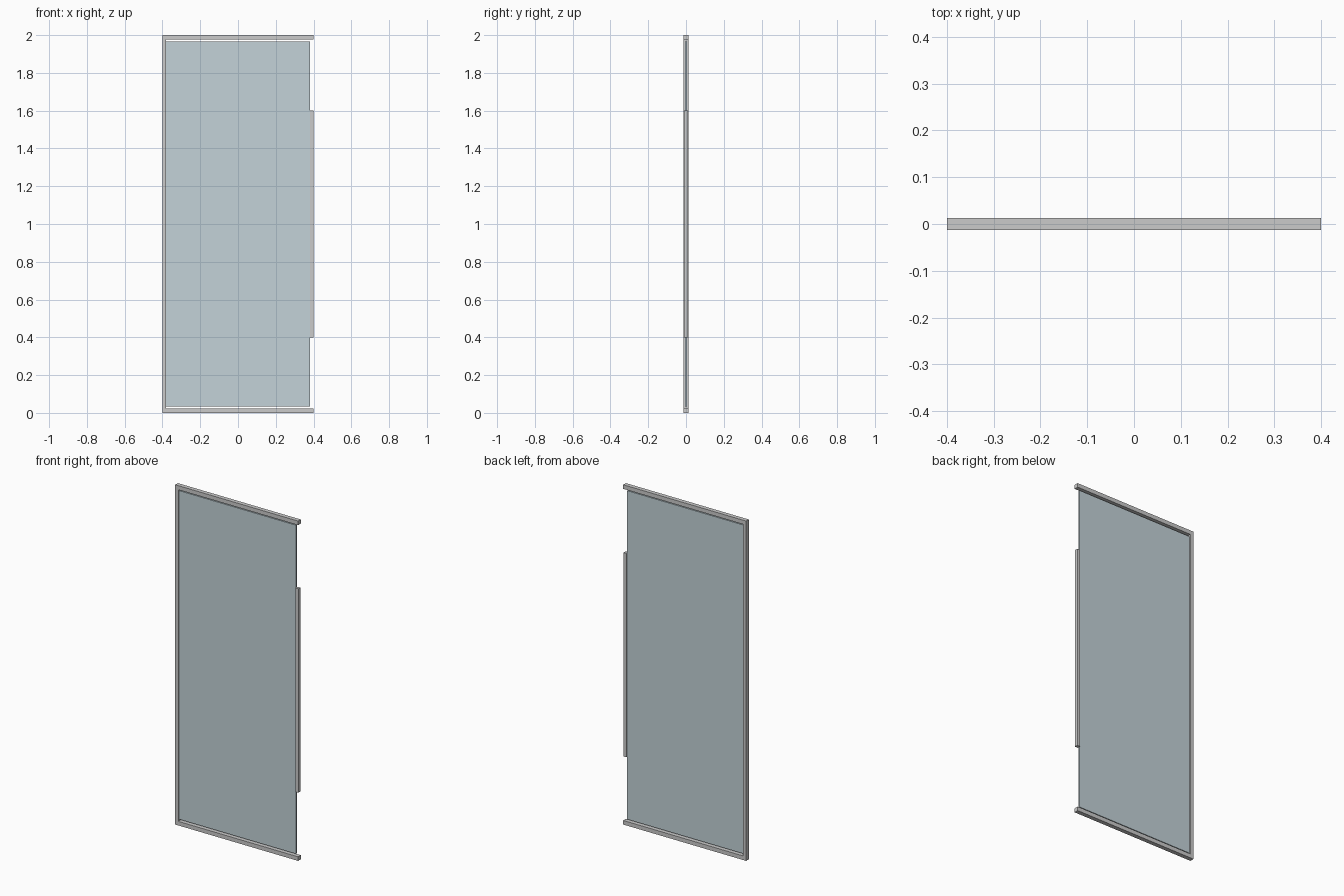
import bpy, bmesh

if "Cube" in bpy.data.objects:
    bpy.data.objects.remove(bpy.data.objects["Cube"])


def prism(name, outline, depth, material=None):
    """Extrude an (x, z) outline symmetrically about y = 0."""
    bm = bmesh.new()
    face = bm.faces.new([bm.verts.new((x, -depth / 2, z)) for x, z in outline])
    ext = bmesh.ops.extrude_face_region(bm, geom=[face])
    moved = [g for g in ext["geom"] if isinstance(g, bmesh.types.BMVert)]
    bmesh.ops.translate(bm, verts=moved, vec=(0, depth, 0))
    bmesh.ops.recalc_face_normals(bm, faces=bm.faces[:])
    mesh = bpy.data.meshes.new(name)
    bm.to_mesh(mesh)
    bm.free()
    obj = bpy.data.objects.new(name, mesh)
    bpy.context.collection.objects.link(obj)
    if material:
        mesh.materials.append(material)
    return obj


def rect(x0, x1, z0, z1):
    return [(x0, z0), (x1, z0), (x1, z1), (x0, z1)]


glass = bpy.data.materials.new("glass")
glass.diffuse_color = (0.55, 0.65, 0.69, 1)
glass.use_nodes = True
glass.node_tree.nodes["Principled BSDF"].inputs["Base Color"].default_value = glass.diffuse_color

W, H = 0.4, 2.0      # half width, height
BAR, RAIL = 0.02, 0.024

# three-sided frame: bottom rail, left stile and top rail in one C outline
prism("frame", [(-W, 0), (W, 0), (W, RAIL), (-W + BAR, RAIL),
                (-W + BAR, H - RAIL), (W, H - RAIL), (W, H), (-W, H)], 0.025)

# glass panel with a narrow gap to the rails
prism("glass_panel", rect(-W + BAR, W - BAR, 0.033, H - 0.033), 0.008, glass)

# long edge handle on the open side
prism("edge_handle", rect(W - BAR, W, 0.4, 1.6), 0.02)
